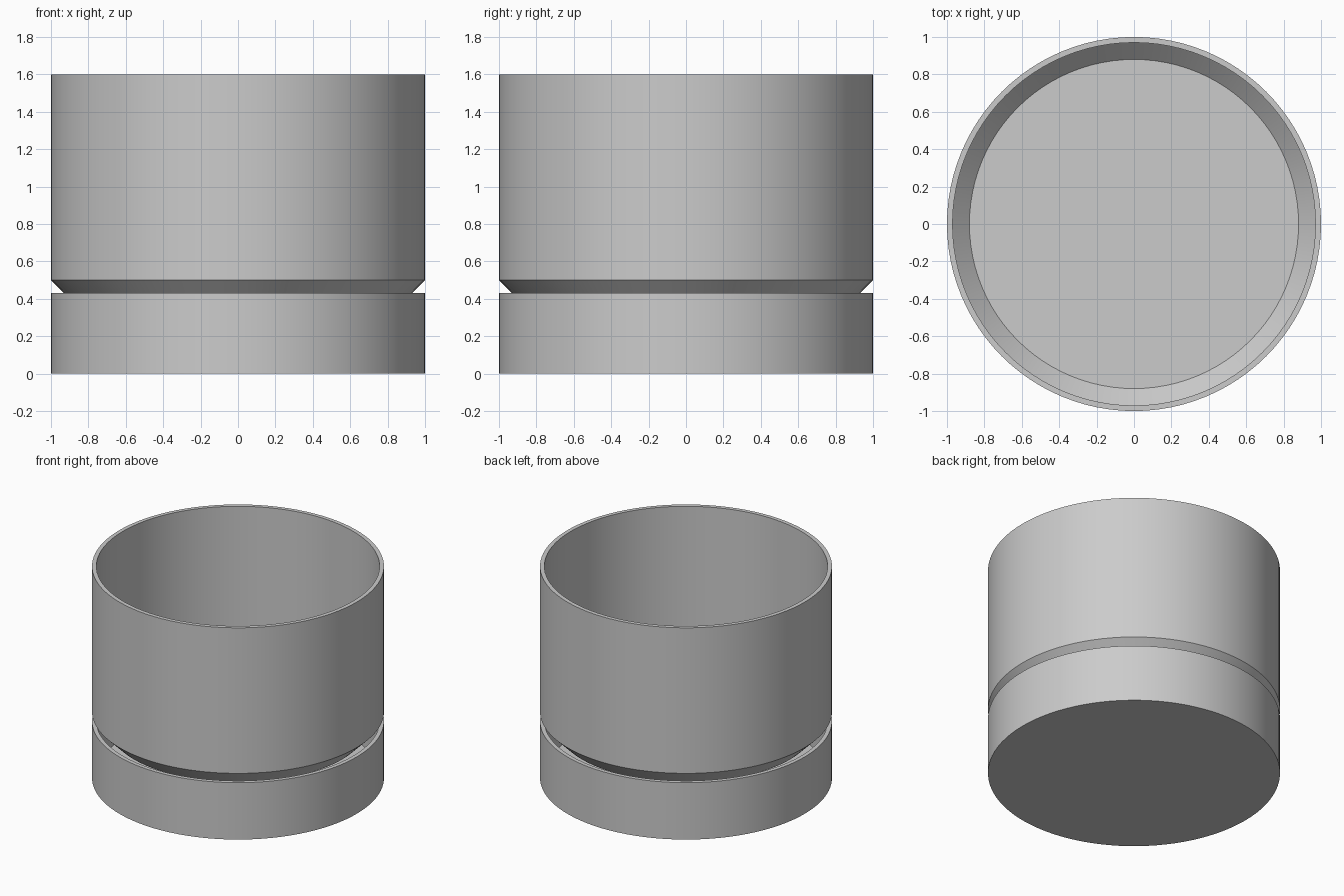
import bpy, bmesh, math
from mathutils import Vector

SEGMENTS = 96
WALL = 0.03

cube = bpy.data.objects.get("Cube")
if cube:
    bpy.data.objects.remove(cube, do_unlink=True)

grey = bpy.data.materials.new("light_grey")
grey.use_nodes = True
grey.diffuse_color = (0.6, 0.6, 0.6, 1)
grey.node_tree.nodes["Principled BSDF"].inputs["Base Color"].default_value = grey.diffuse_color


def lathe(name, profile):
    """Spin a closed (radius, height) profile around z."""
    bm = bmesh.new()
    verts = [bm.verts.new((r, 0, z)) for r, z in profile]
    edges = [bm.edges.new(pair) for pair in zip(verts, verts[1:])]
    bmesh.ops.spin(bm, geom=verts + edges, cent=(0, 0, 0), axis=(0, 0, 1),
                   angle=math.tau, steps=SEGMENTS, use_merge=True)
    bmesh.ops.remove_doubles(bm, verts=bm.verts, dist=1e-5)
    bmesh.ops.recalc_face_normals(bm, faces=bm.faces)
    mesh = bpy.data.meshes.new(name)
    bm.to_mesh(mesh)
    bm.free()
    mesh.materials.append(grey)
    obj = bpy.data.objects.new(name, mesh)
    bpy.context.collection.objects.link(obj)
    bpy.ops.object.select_all(action='DESELECT')
    obj.select_set(True)
    bpy.context.view_layer.objects.active = obj
    bpy.ops.object.shade_smooth_by_angle(angle=math.radians(30))
    return obj


# Upper cup: straight wall, 45 degree taper at the base, flat floor
floor = 0.41
inner = 1 - WALL
base = 0.88
lathe("upper_cup", [
    (0, floor - WALL), (base, floor - WALL), (1, 0.5), (1, 1.6),
    (inner, 1.6), (inner, 0.5), (base, floor), (0, floor)])

# Lower cup: open tray whose rim surrounds the taper
lathe("lower_cup", [
    (0, 0), (1, 0), (1, 0.43), (inner, 0.43), (inner, WALL), (0, WALL)])
